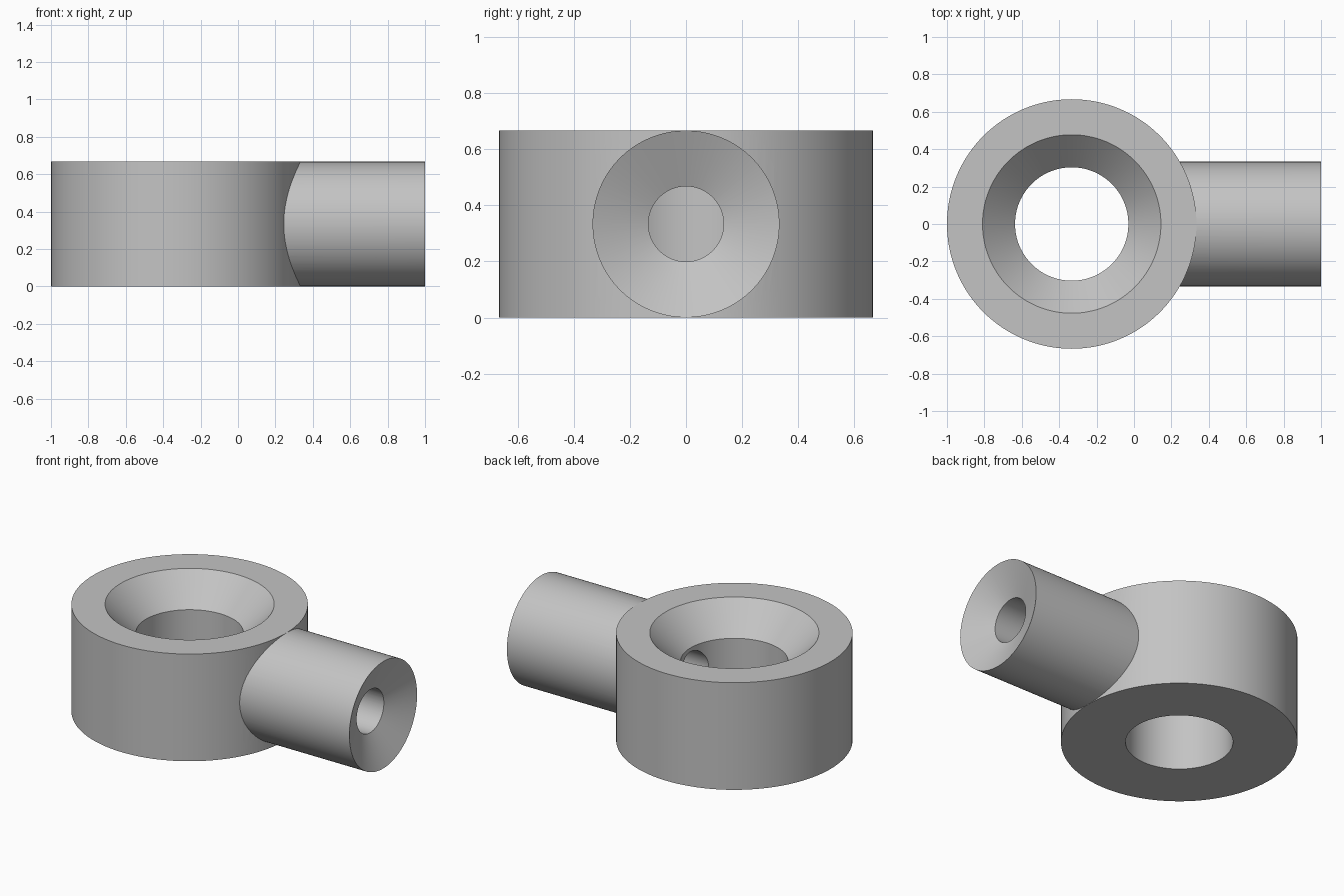
import bpy
import bmesh
from math import pi, radians
from mathutils import Matrix, Vector

cube = bpy.data.objects.get("Cube")
if cube:
    bpy.data.objects.remove(cube, do_unlink=True)

RING_X = -0.333
HEIGHT = 0.667
SIDES = 128

grey = bpy.data.materials.new("plain grey")
grey.use_nodes = True
colour = (0.55, 0.55, 0.55, 1)
grey.diffuse_color = colour
grey.node_tree.nodes["Principled BSDF"].inputs["Base Color"].default_value = colour


def lathe(name, profile, place):
    """Revolve a closed (radius, height) profile about z, then place it."""
    bm = bmesh.new()
    verts = [bm.verts.new((r, 0, h)) for r, h in profile]
    edges = [bm.edges.new((verts[i - 1], v)) for i, v in enumerate(verts)
             if profile[i][0] or profile[i - 1][0]]
    bmesh.ops.spin(bm, geom=verts + edges, cent=(0, 0, 0), axis=(0, 0, 1),
                   angle=2 * pi, steps=SIDES)
    bmesh.ops.remove_doubles(bm, verts=bm.verts[:], dist=0.0001)
    bmesh.ops.recalc_face_normals(bm, faces=bm.faces[:])
    bm.transform(place)
    mesh = bpy.data.meshes.new(name)
    bm.to_mesh(mesh)
    bm.free()
    mesh.materials.append(grey)
    obj = bpy.data.objects.new(name, mesh)
    bpy.context.collection.objects.link(obj)
    return obj


def combine(target, other, operation):
    mod = target.modifiers.new(operation.lower(), "BOOLEAN")
    mod.operation = operation
    mod.solver = "EXACT"
    mod.object = other
    bpy.context.view_layer.objects.active = target
    bpy.ops.object.modifier_apply(modifier=mod.name)
    bpy.data.objects.remove(other, do_unlink=True)


upright = Matrix.Translation(Vector((RING_X, 0, 0)))
sideways = Matrix.Translation(Vector((RING_X, 0, HEIGHT / 2))) @ Matrix.Rotation(pi / 2, 4, "Y")

# Ring with a countersunk through hole
ring = lathe("ring_with_side_tube", [(0.303, 0), (0.667, 0), (0.667, HEIGHT),
                                     (0.477, HEIGHT), (0.303, 0.491)], upright)

# Side tube with a conical recess in its free end
tube = lathe("side_tube", [(0, 0.5), (0.333, 0.5), (0.333, 1.333), (0, 1.183)], sideways)
combine(ring, tube, "UNION")

# Bore from the tube's end into the ring's hole
bore = lathe("bore_cutter", [(0, 0), (0.134, 0), (0.134, 1.5), (0, 1.5)], sideways)
bore.hide_render = True
combine(ring, bore, "DIFFERENCE")

bpy.ops.object.select_all(action="DESELECT")
ring.select_set(True)
bpy.context.view_layer.objects.active = ring
bpy.ops.object.shade_smooth_by_angle(angle=radians(20))
